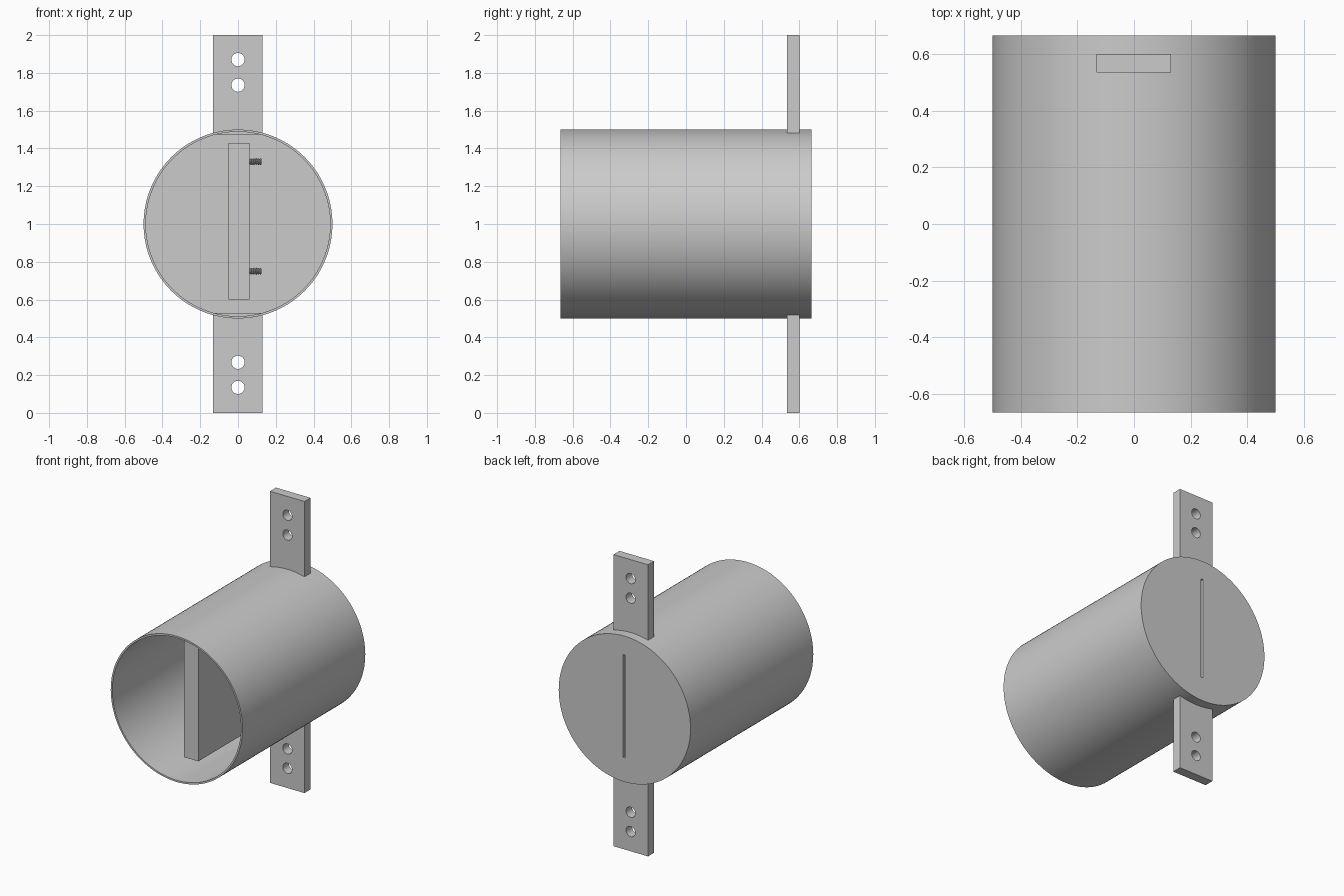
import bpy, bmesh, math
from mathutils import Matrix, Vector

if "Cube" in bpy.data.objects:
    bpy.data.objects.remove(bpy.data.objects["Cube"])

grey = bpy.data.materials.new("plain_grey")
grey.diffuse_color = (0.6, 0.6, 0.6, 1)
grey.use_nodes = True
grey.node_tree.nodes["Principled BSDF"].inputs["Base Color"].default_value = grey.diffuse_color


def finish(name, bm):
    bmesh.ops.recalc_face_normals(bm, faces=bm.faces)
    me = bpy.data.meshes.new(name)
    bm.to_mesh(me)
    bm.free()
    me.materials.append(grey)
    ob = bpy.data.objects.new(name, me)
    bpy.context.collection.objects.link(ob)
    return ob


def box(name, lo, hi):
    lo, hi = Vector(lo), Vector(hi)
    bm = bmesh.new()
    m = Matrix.Translation((lo + hi) / 2) @ Matrix.Diagonal((*(hi - lo), 1))
    bmesh.ops.create_cube(bm, size=1, matrix=m)
    return finish(name, bm)


def lathe(name, profile, origin, axis, n):
    """Turn (position, radius) points about the x or y axis, closing both ends."""
    bm = bmesh.new()
    o = Vector(origin)
    rings = []
    for p, r in profile:
        ring = []
        for i in range(n):
            a = 2 * math.pi * i / n
            c, s = r * math.cos(a), r * math.sin(a)
            ring.append(bm.verts.new(o + Vector((c, p, s) if axis == "y" else (p, c, s))))
        rings.append(ring)
    for a, b in zip(rings, rings[1:]):
        for i in range(n):
            j = (i + 1) % n
            bm.faces.new((a[i], a[j], b[j], b[i]))
    bm.faces.new(rings[0])
    bm.faces.new(rings[-1])
    return finish(name, bm)


def select(ob):
    bpy.ops.object.select_all(action="DESELECT")
    ob.select_set(True)
    bpy.context.view_layer.objects.active = ob


def cut(ob, cutter):
    select(ob)
    mod = ob.modifiers.new("cut", "BOOLEAN")
    mod.operation = "DIFFERENCE"
    mod.solver = "EXACT"
    mod.object = cutter
    bpy.ops.object.modifier_apply(modifier=mod.name)


def smooth(ob):
    select(ob)
    bpy.ops.object.shade_smooth_by_angle(angle=math.radians(30))


# Thin-walled drum, open at the front, closed at the back
drum = lathe("drum", [(0.65, 0.488), (-0.665, 0.488), (-0.665, 0.5), (0.665, 0.5)],
             (0, 0, 1), "y", 128)

# Upright box inside the drum
inner_box = box("inner_box", (-0.05, -0.515, 0.6), (0.06, 0.655, 1.43))

# Narrow slot through the back plate into the box
slot = box("slot_cutter", (-0.003, 0.4, 0.665), (0.013, 0.8, 1.37))
cut(drum, slot)
cut(inner_box, slot)
bpy.data.objects.remove(slot)
smooth(drum)

# Mounting tabs with two bolt holes each
for name, z0, z1, holes in (("upper_tab", 1.475, 2.0, (1.735, 1.87)),
                            ("lower_tab", 0.0, 0.53, (0.135, 0.268))):
    tab = box(name, (-0.132, 0.535, z0), (0.13, 0.6, z1))
    for z in holes:
        hole = lathe("hole_cutter", [(0.4, 0.035), (0.7, 0.035)], (0, 0, z), "y", 32)
        cut(tab, hole)
        bpy.data.objects.remove(hole)
    smooth(tab)

# Threaded screws on the side of the box
thread = [(0.055, 0.014)]
for k in range(6):
    x = 0.064 + 0.01 * k
    thread += [(x, 0.013), (x + 0.005, 0.019)]
thread += [(0.125, 0.014)]
for name, z in (("upper_screw", 1.33), ("lower_screw", 0.75)):
    lathe(name, thread, (0, 0.3, z), "x", 20)
